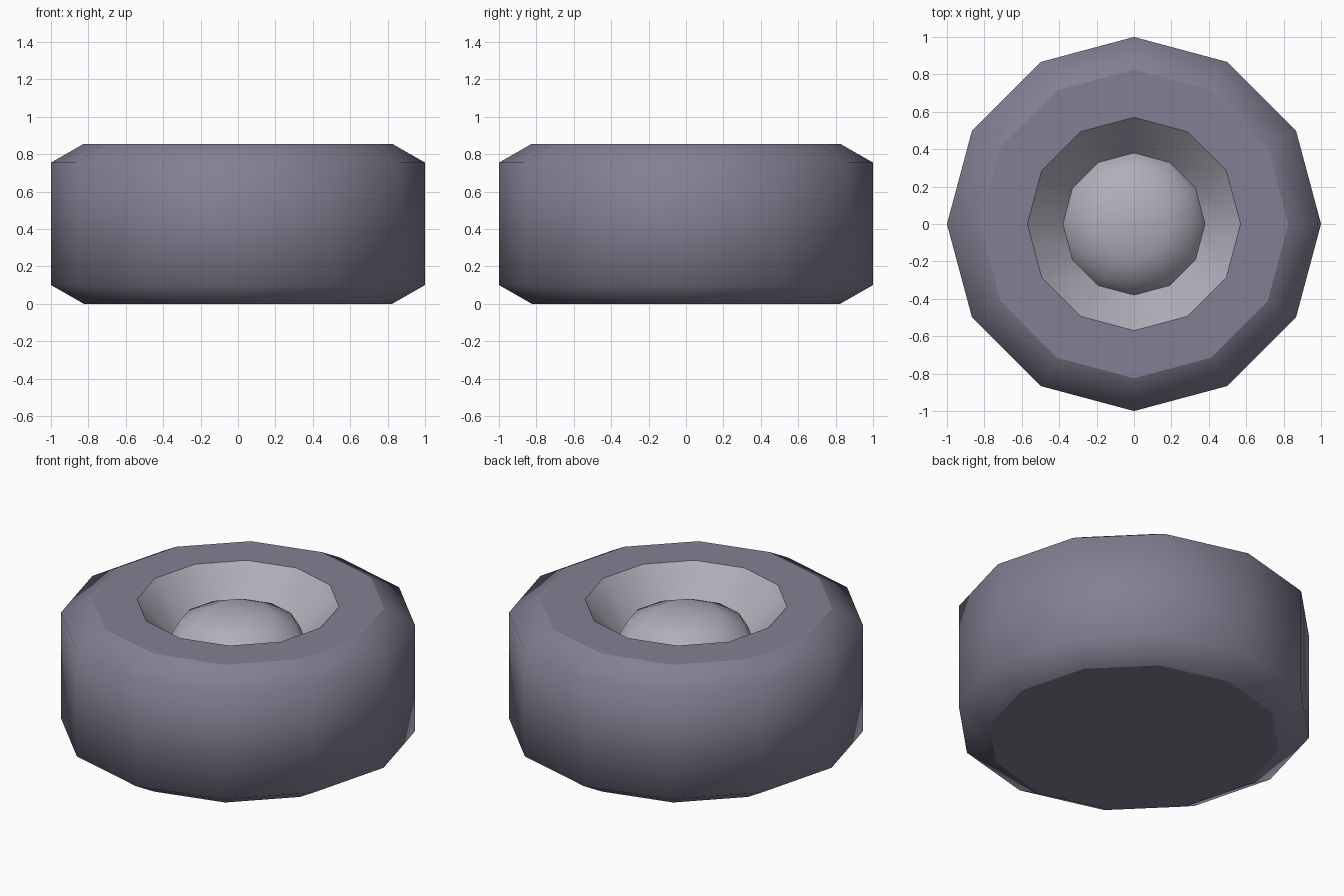
import bpy
import bmesh
from math import sin, cos, pi

SIDES = 12

cube = bpy.data.objects.get("Cube")
if cube:
    bpy.data.objects.remove(cube, do_unlink=True)


def make_material(name, colour):
    mat = bpy.data.materials.new(name)
    mat.use_nodes = True
    mat.diffuse_color = (*colour, 1)
    mat.node_tree.nodes["Principled BSDF"].inputs["Base Color"].default_value = (*colour, 1)
    return mat


def lathe(name, profile, mat):
    """Revolve (radius, height) points about z; level faces stay flat, the rest smooth."""
    bm = bmesh.new()
    rings = []
    for radius, z in profile:
        if radius == 0:
            rings.append([bm.verts.new((0, 0, z))] * SIDES)
        else:
            angles = [2 * pi * i / SIDES for i in range(SIDES)]
            rings.append([bm.verts.new((radius * cos(a), radius * sin(a), z)) for a in angles])
    for low, high in zip(rings, rings[1:]):
        for i in range(SIDES):
            j = (i + 1) % SIDES
            corners = list(dict.fromkeys((low[i], low[j], high[j], high[i])))
            bm.faces.new(corners)
    bm.normal_update()
    for face in bm.faces:
        face.smooth = abs(face.normal.z) < 0.999
    for edge in bm.edges:
        edge.smooth = all(face.smooth for face in edge.link_faces)
    mesh = bpy.data.meshes.new(name)
    bm.to_mesh(mesh)
    bm.free()
    mesh.materials.append(mat)
    obj = bpy.data.objects.new(name, mesh)
    bpy.context.collection.objects.link(obj)
    return obj


rubber = make_material("dark rubber", (0.231, 0.212, 0.292))
metal = make_material("hub grey", (0.445, 0.423, 0.497))

TOP = 0.855
SEAT = 0.64
RIM = 0.57
CAP = 0.38

# Tyre: closed flat back, chamfered tread, flat front face up to the rim
lathe("tyre", [(0, 0), (0.825, 0), (1, 0.1), (1, 0.755), (0.825, TOP), (RIM, TOP)], rubber)

# Sloping dish inside the tyre
lathe("hub_dish", [(RIM, TOP), (CAP, SEAT)], metal)

# Flattened dome in the middle of the dish
dome = [(CAP * cos(k * pi / 6), SEAT + 0.176 * sin(k * pi / 6)) for k in range(3)]
lathe("hub_cap", dome + [(0, SEAT + 0.176)], metal)
